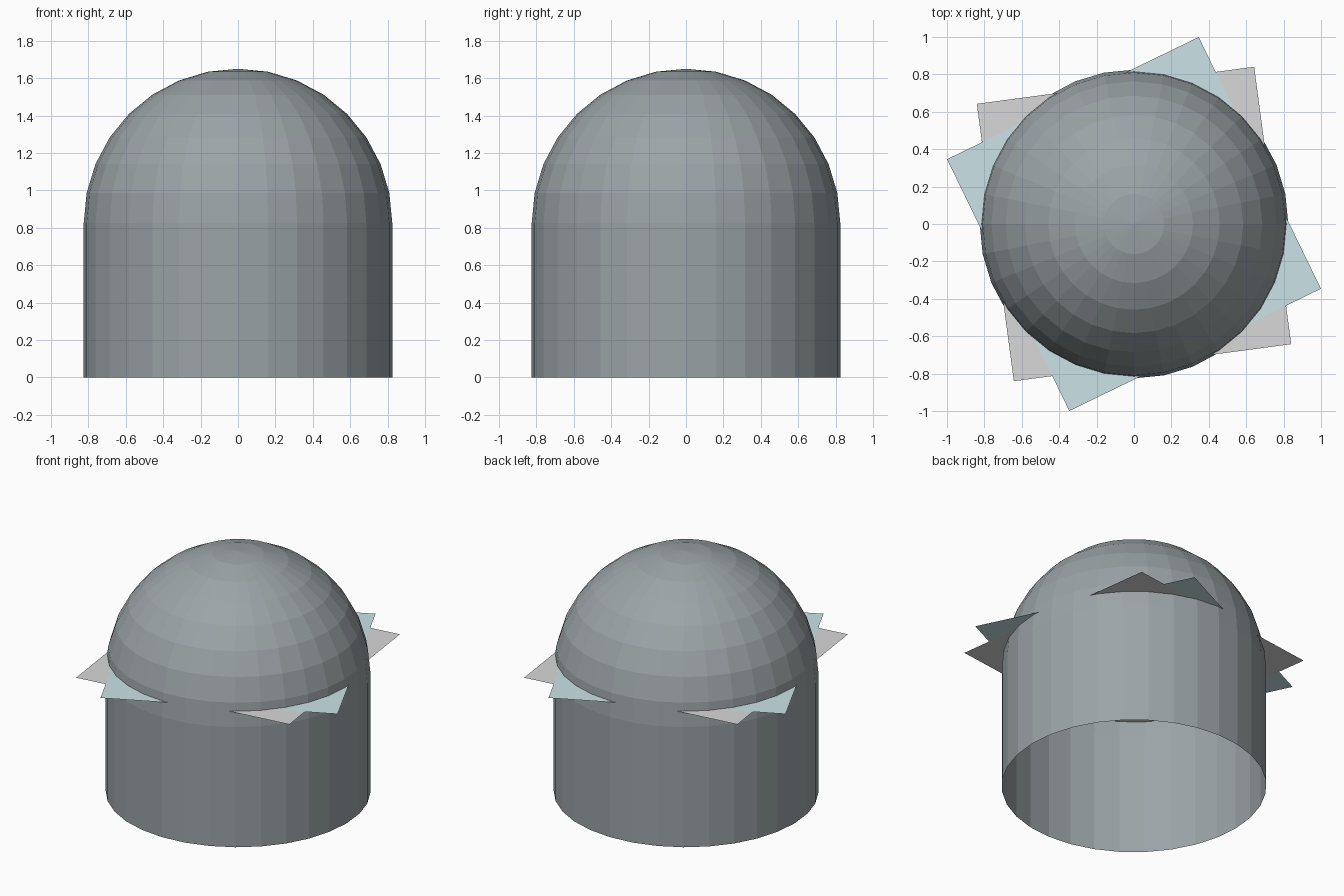
import bpy, bmesh
from math import sin, cos, pi, radians

cube = bpy.data.objects.get("Cube")
if cube:
    bpy.data.objects.remove(cube, do_unlink=True)

RADIUS = 0.825
SEGMENTS = 32
RINGS = 8


def material(name, rgb):
    mat = bpy.data.materials.new(name)
    mat.use_nodes = True
    color = (*rgb, 1)
    mat.diffuse_color = color
    mat.node_tree.nodes["Principled BSDF"].inputs["Base Color"].default_value = color
    return mat


def add_object(name, bm, mat):
    mesh = bpy.data.meshes.new(name)
    bm.to_mesh(mesh)
    bm.free()
    mesh.materials.append(mat)
    obj = bpy.data.objects.new(name, mesh)
    bpy.context.collection.objects.link(obj)
    return obj


slate = material("slate grey", (0.33, 0.37, 0.385))
pale_grey = material("pale grey", (0.70, 0.69, 0.69))
pale_blue = material("pale blue", (0.70, 0.91, 0.94))

# Open cylindrical wall
bm = bmesh.new()
bmesh.ops.create_cone(bm, cap_ends=False, segments=SEGMENTS,
                      radius1=RADIUS, radius2=RADIUS, depth=RADIUS)
wall = add_object("wall", bm, slate)
wall.location.z = RADIUS / 2

# Faceted half-sphere roof
bm = bmesh.new()
bmesh.ops.create_uvsphere(bm, u_segments=SEGMENTS, v_segments=2 * RINGS, radius=RADIUS)
bmesh.ops.delete(bm, geom=[v for v in bm.verts if v.co.z < -0.01], context="VERTS")
dome = add_object("dome", bm, slate)
dome.location.z = RADIUS

# Two thin square sheets crossing the dome, turned against each other
for name, mat, turn, height in (("grey_sheet", pale_grey, 7.6, 0.93),
                                ("blue_sheet", pale_blue, 25.9, 0.931)):
    bm = bmesh.new()
    bmesh.ops.create_grid(bm, x_segments=1, y_segments=1, size=0.748)
    sheet = add_object(name, bm, mat)
    sheet.location.z = height
    sheet.rotation_euler.z = radians(turn)
